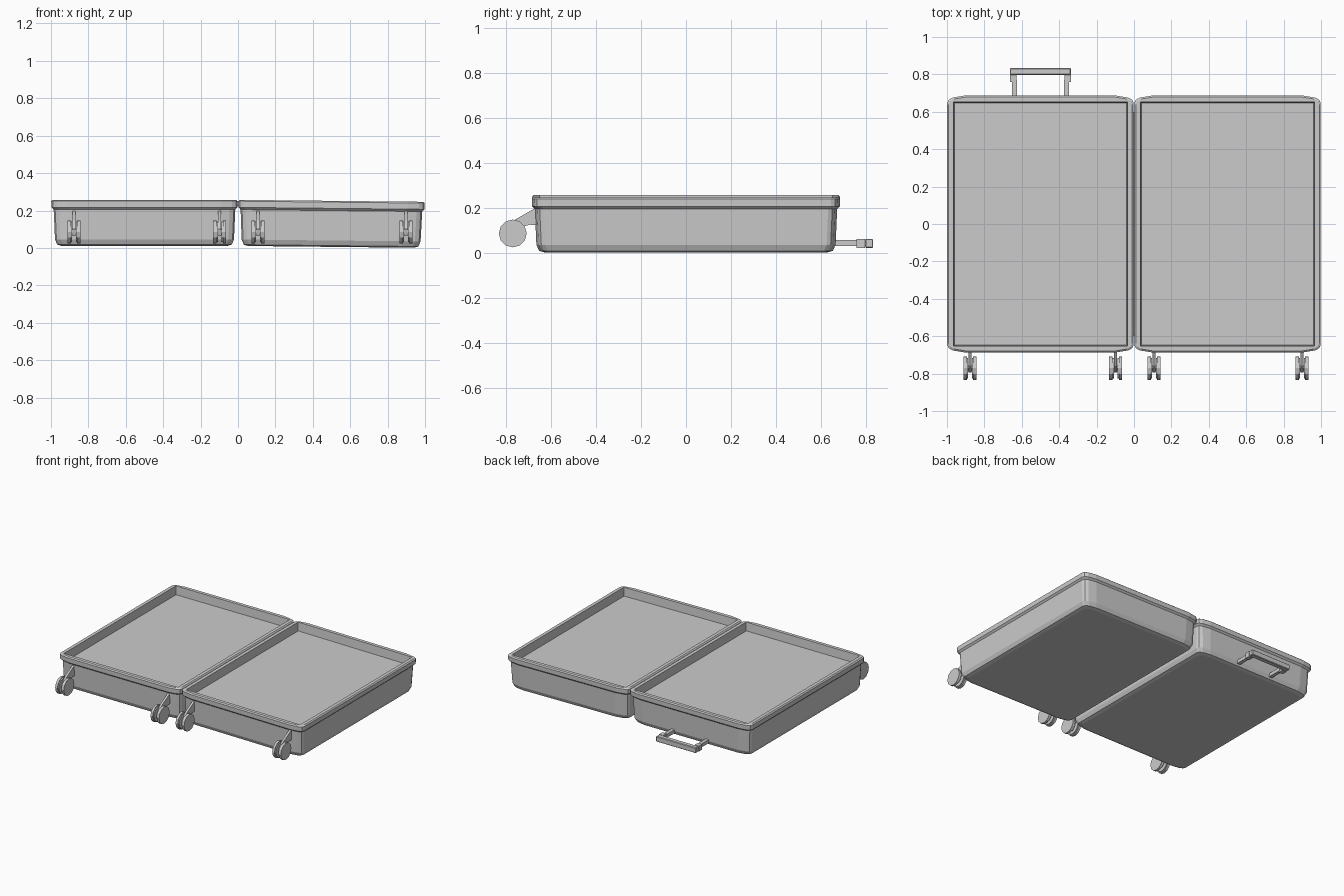
import bpy, bmesh, math
from mathutils import Matrix, Vector

if "Cube" in bpy.data.objects:
    bpy.data.objects.remove(bpy.data.objects["Cube"])


def make_object(name, bm):
    bmesh.ops.recalc_face_normals(bm, faces=bm.faces[:])
    mesh = bpy.data.meshes.new(name)
    bm.to_mesh(mesh)
    bm.free()
    obj = bpy.data.objects.new(name, mesh)
    bpy.context.collection.objects.link(obj)
    return obj


def ring_points(inset, corner, z):
    """Rectangle of one half (centred), with faceted corners of given scale."""
    hx, hy = 0.4985 - inset, 0.686 - inset
    cut = [(0, 0.04), (0.008, 0.022), (0.03, 0.01), (0.09, 0)]
    quarter = [(hx - a * corner, hy - b * corner) for a, b in cut]
    pts = list(quarter)
    pts += [(-x, y) for x, y in reversed(quarter)]
    pts += [(-x, -y) for x, y in quarter]
    pts += [(x, -y) for x, y in reversed(quarter)]
    return [Vector((x, y, z)) for x, y in pts]


def make_shell(name, side):
    # Outer shell, lip, rim and recessed lining, lofted from bottom to top
    profile = [(0.055, 0.9, 0.011), (0.032, 1, 0.018), (0.020, 1, 0.045),
               (0.013, 1, 0.205), (0.001, 1, 0.217), (0, 1, 0.250),
               (0.008, 1, 0.257), (0.033, 0.06, 0.257), (0.038, 0.06, 0.195)]
    bm = bmesh.new()
    rings = [[bm.verts.new(p) for p in ring_points(*r)] for r in profile]
    n = len(rings[0])
    for lower, upper in zip(rings, rings[1:]):
        for i in range(n):
            j = (i + 1) % n
            bm.faces.new((lower[i], lower[j], upper[j], upper[i]))
    bm.faces.new(rings[0])
    bm.faces.new(rings[-1])
    bm.transform(Matrix.Translation((side * 0.5, 0, 0)))
    if side > 0:
        # The right half sags slightly about the hinge
        pivot = Matrix.Translation((0, 0, 0.257))
        bm.transform(pivot @ Matrix.Rotation(math.radians(0.6), 4, 'Y') @ pivot.inverted())
    return make_object(name, bm)


def add_box(bm, lo, hi):
    centre = [(a + b) / 2 for a, b in zip(lo, hi)]
    size = [b - a for a, b in zip(lo, hi)]
    m = Matrix.Translation(centre) @ Matrix.Diagonal((*size, 1))
    bmesh.ops.create_cube(bm, size=1, matrix=m)


def add_disc(bm, x, radius, width, sides=12):
    m = Matrix.Translation((x, -0.771, 0.086)) @ Matrix.Rotation(math.pi / 2, 4, 'Y')
    bmesh.ops.create_cone(bm, cap_ends=True, segments=sides, radius1=radius,
                          radius2=radius, depth=width, matrix=m)


def make_caster(name, x):
    # Twin wheels on a hub
    bm = bmesh.new()
    for s in (-1, 1):
        add_disc(bm, x + s * 0.020, 0.055, 0.020)
        add_disc(bm, x + s * 0.026, 0.062, 0.018)
    add_disc(bm, x, 0.018, 0.05)
    make_object(name + "_wheels", bm)
    # Fork arm reaching back to the shell
    bm = bmesh.new()
    side = [(-0.66, 0.205), (-0.66, 0.122), (-0.695, 0.125), (-0.72, 0.118),
            (-0.755, 0.065), (-0.785, 0.065), (-0.795, 0.10), (-0.76, 0.148)]
    face = bm.faces.new([bm.verts.new((x - 0.008, y, z)) for y, z in side])
    ext = bmesh.ops.extrude_face_region(bm, geom=[face], use_keep_orig=True)
    bmesh.ops.translate(bm, vec=(0.016, 0, 0),
                        verts=[v for v in ext["geom"] if isinstance(v, bmesh.types.BMVert)])
    make_object(name + "_fork", bm)


make_shell("left_shell", -1)
make_shell("right_shell", 1)

# Hinge strip joining the two lips
bm = bmesh.new()
add_box(bm, (-0.004, -0.60, 0.225), (0.004, 0.60, 0.250))
make_object("hinge_strip", bm)

for i, x in enumerate((-0.877, -0.098, 0.107, 0.898)):
    make_caster(f"caster_{i + 1}", x)

# Telescopic handle: two rods, end blocks and a grip bar
bm = bmesh.new()
for s in (-1, 1):
    cx = -0.5 + s * 0.139
    add_box(bm, (cx - 0.013, 0.64, 0.031), (cx + 0.013, 0.77, 0.057))
    cx = -0.5 + s * 0.146
    add_box(bm, (cx - 0.017, 0.758, 0.022), (cx + 0.017, 0.797, 0.062))
make_object("handle_rods", bm)
bm = bmesh.new()
add_box(bm, (-0.663, 0.797, 0.022), (-0.337, 0.833, 0.062))
bmesh.ops.bevel(bm, geom=bm.edges[:], offset=0.004, segments=1, affect='EDGES')
make_object("handle_grip", bm)
